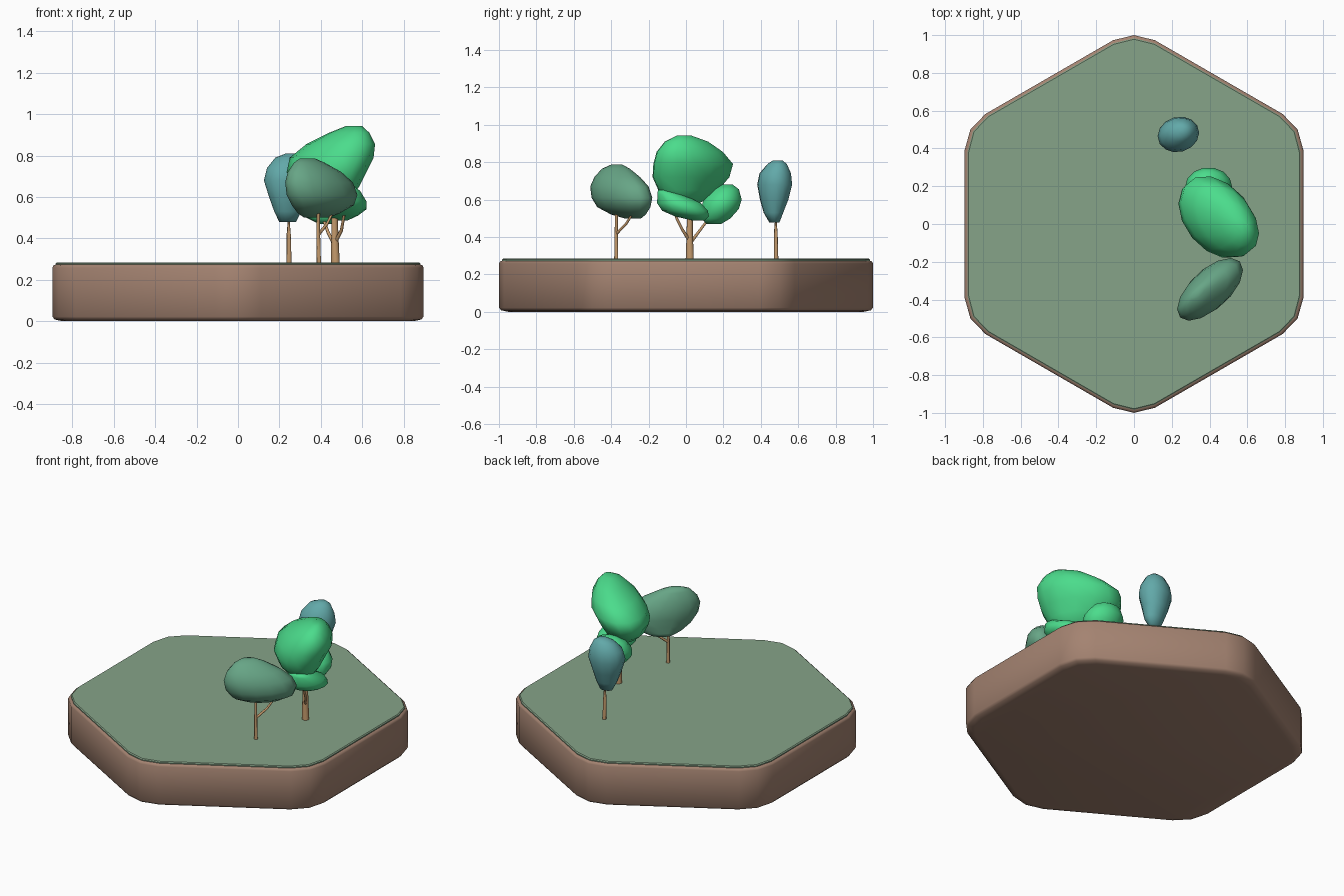
import bpy, bmesh, math
from mathutils import Vector


def material(name, hexcode):
    rgb = [int(hexcode[i:i + 2], 16) / 255 for i in (0, 2, 4)]
    m = bpy.data.materials.new(name)
    m.diffuse_color = [((c + 0.055) / 1.055) ** 2.4 for c in rgb] + [1]
    return m


EARTH = material("earth", "A48371")
GRASS = material("grass", "86A388")
BARK = material("bark", "C49A6C")
BRIGHT = material("bright_leaf", "4BDC8C")
SAGE = material("sage_leaf", "67A586")
TEAL = material("teal_leaf", "62A9A9")


def loft(name, rings, mat, angle=180):
    """Skin a stack of closed rings and cap both ends."""
    bm = bmesh.new()
    rows = [[bm.verts.new(p) for p in r] for r in rings]
    n = len(rows[0])
    for a, b in zip(rows, rows[1:]):
        for i in range(n):
            j = (i + 1) % n
            bm.faces.new((a[i], a[j], b[j], b[i]))
    bm.faces.new(rows[0])
    bm.faces.new(rows[-1])
    bmesh.ops.recalc_face_normals(bm, faces=bm.faces)
    me = bpy.data.meshes.new(name)
    bm.to_mesh(me)
    bm.free()
    me.materials.append(mat)
    ob = bpy.data.objects.new(name, me)
    bpy.context.collection.objects.link(ob)
    bpy.ops.object.select_all(action='DESELECT')
    ob.select_set(True)
    bpy.context.view_layer.objects.active = ob
    bpy.ops.object.shade_smooth_by_angle(angle=math.radians(angle))
    return ob


def hexagon(z, inset):
    """Pointed hexagon with each corner softened to three points."""
    pts = []
    for k in range(6):
        for off, r in ((-6.5, 0.979), (0, 1.0), (6.5, 0.979)):
            a = math.radians(30 + 60 * k + off)
            r -= inset
            pts.append((r * math.cos(a) * 1.0, r * math.sin(a), z))
    lim = 0.897 - inset
    return [(max(-lim, min(lim, x)), y, z) for x, y, z in pts]


def crown(name, rows, tilt, mat, n=14):
    """Leaf mass from slices (z, x0, x1, y0, y1); tilt skews the plan."""
    rings = []
    for z, x0, x1, y0, y1 in rows:
        rings.append([((x0 + x1) / 2 + (x1 - x0) / 2 * math.cos(t),
                       (y0 + y1) / 2 + (y1 - y0) / 2 * math.sin(t + tilt), z)
                      for t in (math.tau * i / n for i in range(n))])
    loft(name, rings, mat)


def limb(name, path, radii, n=8):
    """Tapered round limb along a path."""
    pts = [Vector(p) for p in path]
    rings = []
    for i, p in enumerate(pts):
        d = pts[min(i + 1, len(pts) - 1)] - pts[max(i - 1, 0)]
        q = d.to_track_quat('Z', 'Y')
        rings.append([p + q @ Vector((radii[i] * math.cos(t), radii[i] * math.sin(t), 0))
                      for t in (math.tau * k / n for k in range(n))])
    loft(name, rings, BARK, 60)


# Ground tile: earth slab with soft rims and a thin grass sheet
loft("earth_slab", [hexagon(z, i) for z, i in
     ((0, 0.05), (0.008, 0.012), (0.022, 0), (0.258, 0), (0.27, 0.006), (0.274, 0.02))], EARTH, 50)
loft("grass_top", [hexagon(z, i) for z, i in
     ((0.268, 0.016), (0.279, 0.016), (0.284, 0.022))], GRASS, 30)

# Large tree
limb("large_trunk", [(0.47, 0.02, 0.27), (0.468, 0.02, 0.42), (0.465, 0.022, 0.66)], (0.022, 0.018, 0.014))
limb("large_branch_back", [(0.465, 0.025, 0.37), (0.435, 0.07, 0.43), (0.42, 0.10, 0.47), (0.40, 0.15, 0.54)],
     (0.009, 0.008, 0.007, 0.006))
limb("large_branch_front", [(0.475, 0.012, 0.39), (0.50, -0.02, 0.44), (0.51, -0.05, 0.50), (0.52, -0.07, 0.55)],
     (0.009, 0.008, 0.007, 0.006))
crown("large_crown", [
    (0.942, 0.52, 0.60, -0.05, 0.03), (0.91, 0.44, 0.635, -0.115, 0.12),
    (0.855, 0.33, 0.662, -0.16, 0.20), (0.79, 0.25, 0.655, -0.178, 0.255),
    (0.72, 0.235, 0.62, -0.182, 0.235), (0.65, 0.28, 0.585, -0.15, 0.175),
    (0.60, 0.34, 0.55, -0.10, 0.11), (0.575, 0.40, 0.49, -0.04, 0.06)], -0.4, BRIGHT)
crown("lower_crown_front", [
    (0.652, 0.50, 0.56, -0.15, -0.10), (0.63, 0.44, 0.59, -0.155, -0.02),
    (0.58, 0.40, 0.62, -0.157, 0.085), (0.54, 0.39, 0.62, -0.13, 0.12),
    (0.51, 0.42, 0.58, -0.06, 0.125), (0.487, 0.46, 0.53, 0.04, 0.10)], 0, BRIGHT)
crown("lower_crown_back", [
    (0.68, 0.35, 0.42, 0.19, 0.25), (0.655, 0.30, 0.48, 0.14, 0.285),
    (0.60, 0.27, 0.52, 0.09, 0.30), (0.55, 0.28, 0.52, 0.08, 0.285),
    (0.50, 0.33, 0.49, 0.08, 0.24), (0.47, 0.39, 0.45, 0.11, 0.19)], 0, BRIGHT)

# Sage tree
limb("sage_trunk", [(0.39, -0.373, 0.27), (0.388, -0.373, 0.42), (0.388, -0.37, 0.60)], (0.011, 0.009, 0.007))
limb("sage_branch", [(0.39, -0.37, 0.42), (0.43, -0.32, 0.47), (0.45, -0.295, 0.51), (0.46, -0.28, 0.58)],
     (0.008, 0.007, 0.006, 0.005))
crown("sage_crown", [
    (0.787, 0.30, 0.37, -0.40, -0.34), (0.765, 0.27, 0.42, -0.45, -0.30),
    (0.72, 0.24, 0.50, -0.49, -0.245), (0.67, 0.228, 0.555, -0.512, -0.20),
    (0.61, 0.235, 0.577, -0.505, -0.18), (0.56, 0.26, 0.56, -0.475, -0.19),
    (0.52, 0.29, 0.49, -0.40, -0.215), (0.50, 0.32, 0.44, -0.33, -0.24)], 0.65, SAGE)

# Teal tree
limb("teal_trunk", [(0.247, 0.482, 0.27), (0.245, 0.48, 0.42), (0.245, 0.48, 0.60)], (0.012, 0.010, 0.007))
crown("teal_crown", [
    (0.81, 0.23, 0.28, 0.465, 0.515), (0.79, 0.18, 0.31, 0.435, 0.54),
    (0.74, 0.14, 0.335, 0.392, 0.562), (0.68, 0.125, 0.345, 0.38, 0.568),
    (0.60, 0.15, 0.32, 0.395, 0.548), (0.53, 0.175, 0.305, 0.415, 0.52),
    (0.478, 0.20, 0.28, 0.445, 0.50)], 0.1, TEAL)
